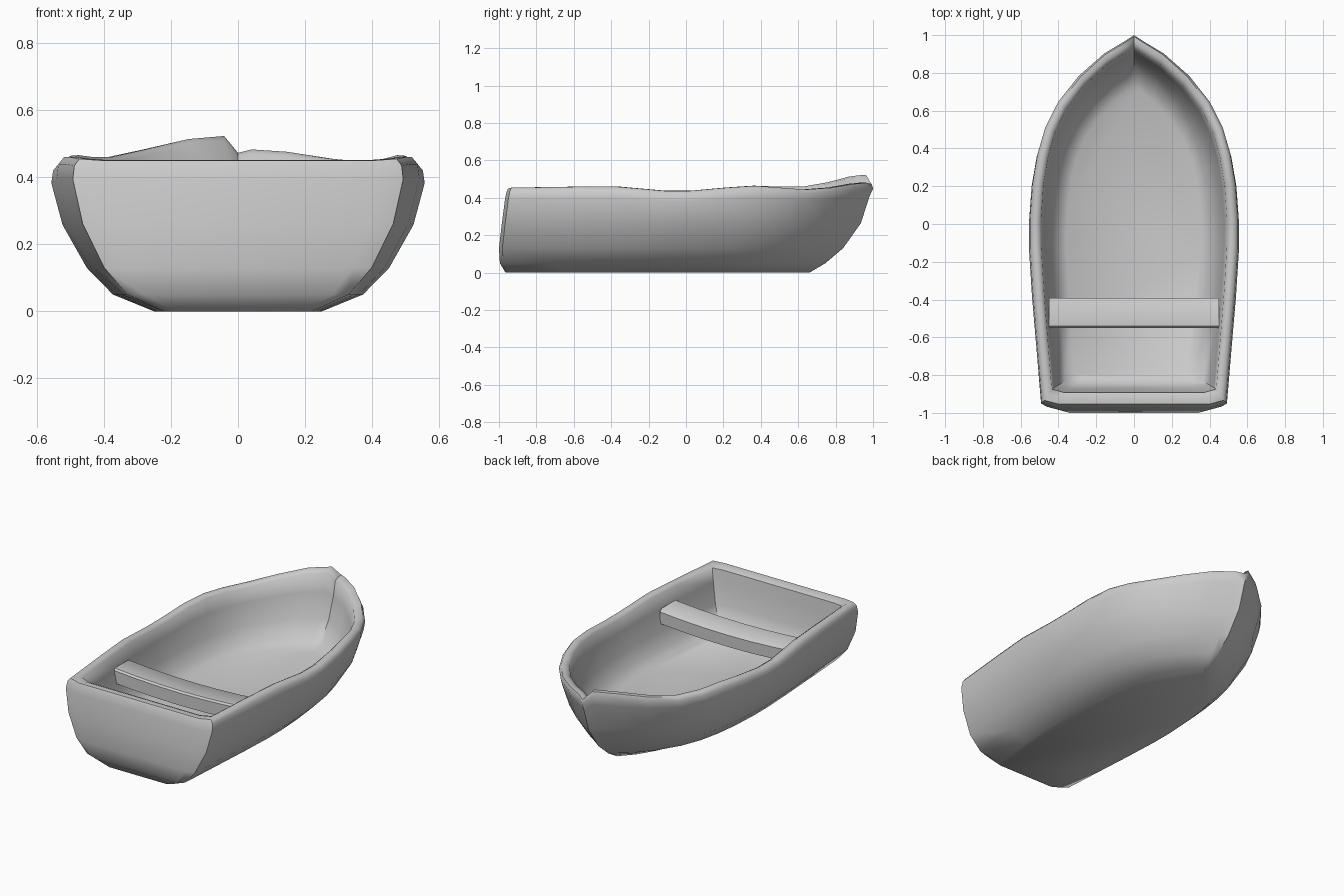
import bpy, bmesh, math

if "Cube" in bpy.data.objects:
    bpy.data.objects.remove(bpy.data.objects["Cube"])

# Rim stations: fraction along hull, half width, rim height, extra height on left of bow
STATIONS = [(0, .492, .455, 0), (.18, .52, .46, 0), (.3, .54, .46, 0), (.43, .556, .438, 0),
            (.5, .556, .438, 0), (.6, .542, .455, 0), (.68, .515, .465, 0),
            (.75, .475, .455, .005), (.82, .405, .445, .015), (.89, .295, .455, .028),
            (.95, .16, .475, .038), (.985, .045, .482, .04), (1, 0, .472, 0)]

# Levels from keel, up the outside, over the rim, down to the floor:
# width factor, height, stern y, bow y
LEVELS = [(.45, 0, -.965, .66), (.67, .05, -.995, .745), (.81, .13, -1.0, .84),
          (.94, .26, -.985, .935), (1, .39, -.968, .98), (.99, .43, -.96, 1.0),
          (.96, .449, -.952, .993), (.92, .45, -.92, .965), (.885, .438, -.892, .935),
          (.86, .36, -.885, .915), (.81, .24, -.87, .87), (.74, .16, -.85, .81),
          (.64, .12, -.81, .73)]


def finish(bm, name, angle):
    bmesh.ops.recalc_face_normals(bm, faces=bm.faces)
    mesh = bpy.data.meshes.new(name)
    bm.to_mesh(mesh)
    bm.free()
    obj = bpy.data.objects.new(name, mesh)
    bpy.context.collection.objects.link(obj)
    bpy.ops.object.select_all(action='DESELECT')
    obj.select_set(True)
    bpy.context.view_layer.objects.active = obj
    bpy.ops.object.shade_smooth_by_angle(angle=math.radians(angle))
    return obj


def loft(bm, rings):
    loops = [[bm.verts.new(p) for p in ring] for ring in rings]
    for a, b in zip(loops, loops[1:]):
        for i in range(len(a)):
            j = (i + 1) % len(a)
            bm.faces.new((a[i], a[j], b[j], b[i]))
    bm.faces.new(loops[0])
    bm.faces.new(loops[-1])


def hull_ring(width, height, stern, bow):
    follow = (height / .45) ** 3

    def side(s):
        pts = [(s * width * .42, stern, height)]
        for u, w, rim, bump in STATIONS[:-1]:
            y = stern + (bow - stern) * u + (.018 if u == 0 else 0)
            z = height + (rim - .45 + (bump if s < 0 else 0)) * follow
            pts.append((s * width * w, y, z))
        return pts
    tip = (0, bow, height + (STATIONS[-1][2] - .45) * follow)
    return side(-1) + [tip] + side(1)[::-1]


# Hull with rim, transom and floor
bm = bmesh.new()
loft(bm, [hull_ring(*level) for level in LEVELS])
finish(bm, "hull", 55)

# Seat plank, sagging slightly in the middle
bm = bmesh.new()
section = [(-.55, .285), (-.55, .36), (-.54, .37), (-.41, .37), (-.392, .355), (-.392, .285)]
rings = []
for i in range(7):
    x = -.45 + .15 * i
    sag = .02 * (1 - (x / .45) ** 2)
    rings.append([(x, y, z - sag) for y, z in section])
loft(bm, rings)
finish(bm, "seat", 40)
